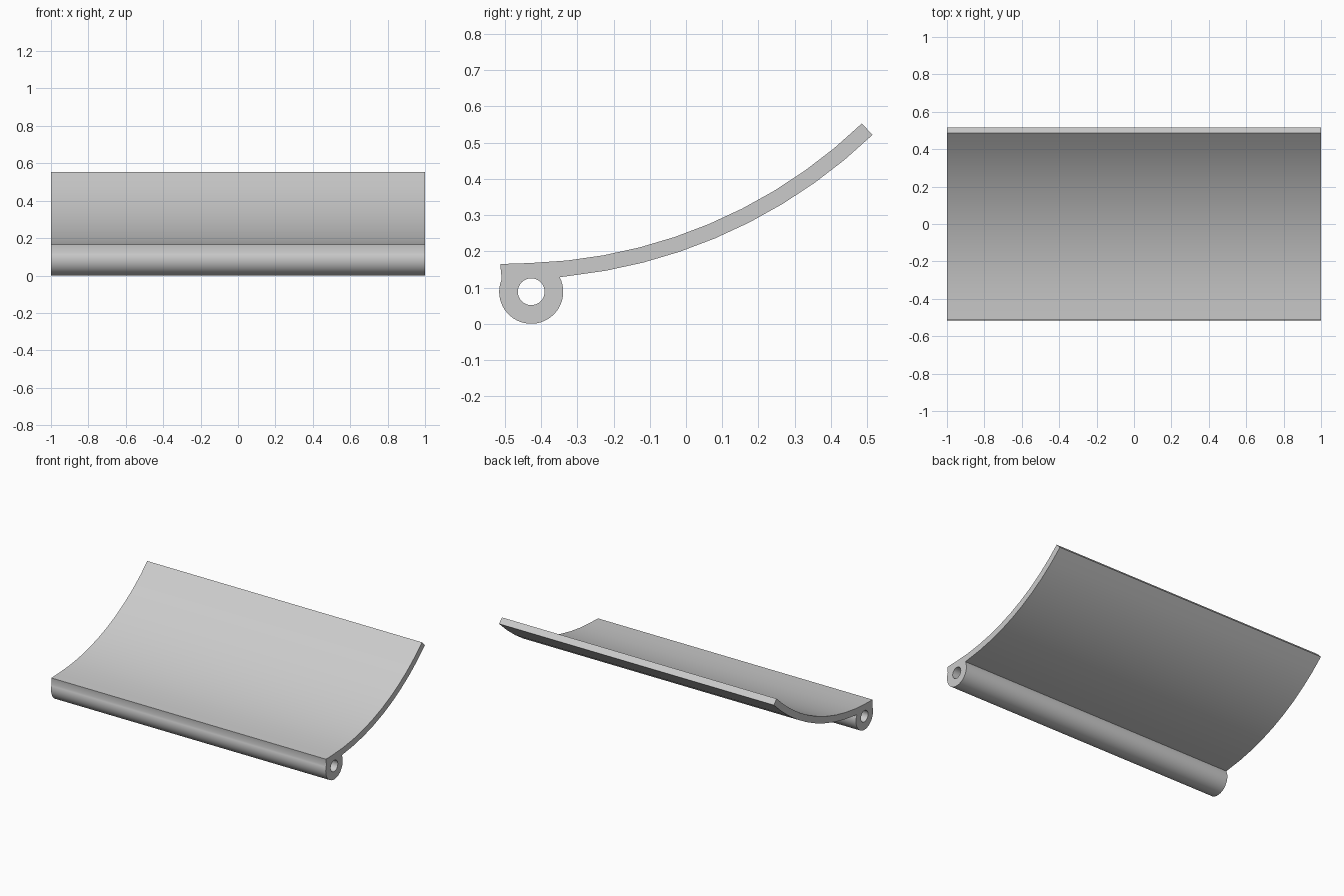
import bpy, bmesh
from math import sin, cos, radians

cube = bpy.data.objects.get("Cube")
if cube:
    bpy.data.objects.remove(cube, do_unlink=True)

HALF_WIDTH = 1.0
BARREL = (-0.4275, 0.0885)      # pin barrel centre (y, z)
BARREL_R, HOLE_R = 0.0885, 0.037
PLATE = (-0.474, 1.553)         # centre of the plate's curvature
PLATE_R, THICK = 1.386, 0.043


def arc(centre, radius, start, end, steps):
    """Points on an arc; angles in degrees from +y towards +z."""
    angles = [radians(start + (end - start) * i / steps) for i in range(steps + 1)]
    return [(centre[0] + radius * cos(a), centre[1] + radius * sin(a)) for a in angles]


# Side outline: barrel, underside of plate, top of plate, front corner
first, last, steps = -88.17, -46.19, 10
outline = arc(BARREL, BARREL_R, 157, 387, 32)
outline += arc(PLATE, PLATE_R + THICK, first, last, steps)[1:]
outline += arc(PLATE, PLATE_R, last, first, steps)
outline.append((-0.513, 0.165))
hole = arc(BARREL, HOLE_R, 0, 360, 32)[:-1]

# Fill the outline around the pin hole and extrude it across the width
bm = bmesh.new()
for loop in (outline, hole):
    verts = [bm.verts.new((-HALF_WIDTH, y, z)) for y, z in loop]
    for a, b in zip(verts, verts[1:] + verts[:1]):
        bm.edges.new((a, b))
bmesh.ops.triangle_fill(bm, use_beauty=True, use_dissolve=False, edges=bm.edges[:])
result = bmesh.ops.extrude_face_region(bm, geom=bm.faces[:], use_keep_orig=True)
moved = [g for g in result["geom"] if isinstance(g, bmesh.types.BMVert)]
bmesh.ops.translate(bm, verts=moved, vec=(2 * HALF_WIDTH, 0, 0))
bmesh.ops.recalc_face_normals(bm, faces=bm.faces[:])
mesh = bpy.data.meshes.new("curved_hinge_plate")
bm.to_mesh(mesh)
bm.free()

# Plain grey finish
grey = bpy.data.materials.new("light grey")
grey.use_nodes = True
colour = (0.6, 0.6, 0.6, 1)
grey.diffuse_color = colour
grey.node_tree.nodes["Principled BSDF"].inputs["Base Color"].default_value = colour
mesh.materials.append(grey)

plate = bpy.data.objects.new("curved_hinge_plate", mesh)
bpy.context.collection.objects.link(plate)
bpy.ops.object.select_all(action="DESELECT")
plate.select_set(True)
bpy.context.view_layer.objects.active = plate
bpy.ops.object.shade_smooth_by_angle(angle=radians(30))
